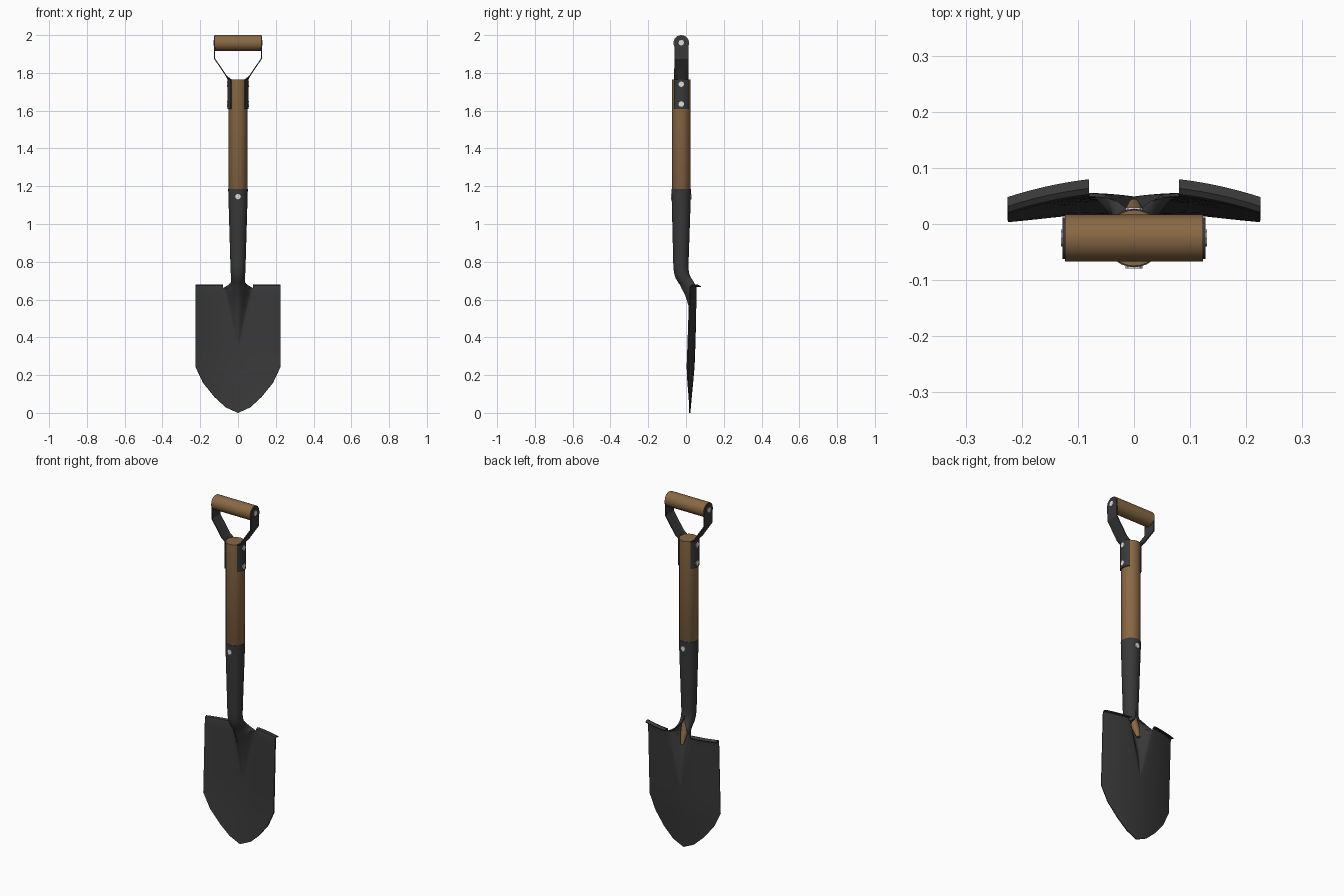
import bpy, bmesh, math
from mathutils import Vector

if "Cube" in bpy.data.objects:
    bpy.data.objects.remove(bpy.data.objects["Cube"])


def material(name, col):
    m = bpy.data.materials.new(name)
    m.diffuse_color = (*col, 1)
    m.use_nodes = True
    m.node_tree.nodes["Principled BSDF"].inputs["Base Color"].default_value = m.diffuse_color
    return m


METAL = material("dark_metal", (0.04, 0.04, 0.041))
WOOD = material("brown_wood", (0.25, 0.14, 0.058))
STEEL = material("light_steel", (0.72, 0.72, 0.72))
YC = -0.025  # depth of the shaft axis


def lerp(table, z):
    """Piecewise linear lookup in a list of (z, value)."""
    for (a, va), (b, vb) in zip(table, table[1:]):
        if z <= b:
            return va + (vb - va) * max(0, (z - a)) / (b - a)
    return table[-1][1]


def add_grid(bm, rows):
    vs = [[bm.verts.new(p) for p in r] for r in rows]
    for a, b in zip(vs, vs[1:]):
        for i in range(len(a) - 1):
            bm.faces.new((a[i], a[i + 1], b[i + 1], b[i]))
    return vs


def finish(bm, name, mat, thick=0, angle=35):
    bmesh.ops.remove_doubles(bm, verts=bm.verts, dist=1e-5)
    bmesh.ops.recalc_face_normals(bm, faces=bm.faces)
    me = bpy.data.meshes.new(name)
    bm.to_mesh(me)
    bm.free()
    ob = bpy.data.objects.new(name, me)
    bpy.context.collection.objects.link(ob)
    me.materials.append(mat)
    bpy.ops.object.select_all(action='DESELECT')
    ob.select_set(True)
    bpy.context.view_layer.objects.active = ob
    if thick:
        s = ob.modifiers.new("thickness", 'SOLIDIFY')
        s.thickness, s.offset = thick, 0
        bpy.ops.object.modifier_apply(modifier=s.name)
    bpy.ops.object.shade_smooth_by_angle(angle=math.radians(angle))
    return ob


def cylinder(name, loc, axis, r, depth, sides, mat):
    bm = bmesh.new()
    bmesh.ops.create_cone(bm, cap_ends=True, segments=sides, radius1=r, radius2=r, depth=depth)
    ob = finish(bm, name, mat)
    ob.rotation_euler = Vector(axis).to_track_quat('Z', 'Y').to_euler()
    ob.location = loc
    return ob


# Blade: curved wings with a folded tread, and a hollow ridge that closes into the socket
OUTLINE = [(0, 0), (0.03, 0.065), (0.085, 0.125), (0.16, 0.185), (0.245, 0.225), (1, 0.225)]
SPINE = [(0, 0.02), (0.25, 0.043), (0.66, 0.057)]
DEPTH = [(0.34, 0), (0.40, 0.005), (0.46, 0.012), (0.52, 0.023), (0.57, 0.036), (0.62, 0.052), (0.66, 0.073)]


def dish(x, z):
    return lerp(SPINE, z) - 0.72 * x * x


def ridge_half(z):
    return 0.08 * min(1, max(0, (z - 0.34) / 0.32))


bm = bmesh.new()
ridge_z = [0.34, 0.40, 0.46, 0.52, 0.57, 0.62, 0.66]
blade_rows = [(z, z, 0) for z in [0, 0.03, 0.085, 0.16, 0.245] + ridge_z]
blade_rows += [(0.66, 0.672, 0.003), (0.66, 0.676, 0.011), (0.66, 0.668, 0.026)]
for side in (-1, 1):
    rows = []
    for zs, z, dy in blade_rows:
        b, w = ridge_half(zs), lerp(OUTLINE, zs)
        xs = [b + (w - b) * i / 7 for i in range(8)]
        rows.append([(side * x, dish(x, zs) + dy, z) for x in xs])
    add_grid(bm, rows)

T = [i / 14 for i in range(-14, 15)]


def centre_section(z, r, yc, closed, b, back, d):
    """Blend between an open ridge profile and a closed socket circle."""
    out = []
    for t in T:
        a = math.pi * t
        cx, cy = r * math.sin(a), yc - r * math.cos(a)
        ox, oy = b * t, back - d * (math.cos(a) + 1) / 2
        out.append((ox + (cx - ox) * closed, oy + (cy - oy) * closed, z))
    return out


sections = []
for z in ridge_z:
    b = ridge_half(z)
    sections.append(centre_section(z, 0, 0, 0, b, dish(b, z), lerp(DEPTH, z)))
for args in [(0.675, 0.036, 0.002, 0.25, 0.068, 0.054, 0.078),
             (0.69, 0.036, -0.008, 0.5, 0.06, 0.052, 0.083),
             (0.715, 0.036, -0.018, 0.82, 0.05, 0.045, 0.09),
             (0.74, 0.036, -0.024, 0.96, 0.04, 0.03, 0.09),
             (0.77, 0.037, -0.027, 1, 0, 0, 0),
             (0.81, 0.038, -0.027, 1, 0, 0, 0),
             (1.185, 0.049, YC, 1, 0, 0, 0)]:
    sections.append(centre_section(*args))
add_grid(bm, sections)
finish(bm, "blade_and_socket", METAL, thick=0.006)

# Wooden shaft, running inside the socket down to the hollow behind the blade
bm = bmesh.new()
shaft = [(0.60, 0.035, 0.010), (0.66, 0.014, 0.020), (0.72, -0.016, 0.029), (0.78, -0.026, 0.032),
         (1.17, YC, 0.044), (1.18, YC, 0.050), (1.765, YC, 0.050)]
rings = add_grid(bm, [[(r * math.cos(i * math.pi / 12), y + r * math.sin(i * math.pi / 12), z)
                       for i in range(25)] for z, y, r in shaft])
for ring in (rings[0], rings[-1]):
    bm.faces.new(ring[:-1])
finish(bm, "shaft", WOOD)

# Grip across the top
cylinder("grip", (0, YC, 1.9585), (1, 0, 0), 0.0415, 0.246, 24, WOOD)

# Straps: hug the shaft, flare out, then run up to rounded ends at the grip
HW = 0.037
strap = [(1.61, 0, HW), (1.765, 0, HW), (1.78, 0.059, HW), (1.875, 0.1235, HW), (1.96, 0.1245, HW)]
strap += [(1.96 + HW * math.sin(a), 0.1245, HW * math.cos(a))
          for a in (math.radians(d) for d in (18, 36, 54, 72, 90))]
for side, label in ((-1, "left"), (1, "right")):
    bm = bmesh.new()
    rows = []
    for z, x, hw in strap:
        row = []
        for i in range(-4, 5):
            y = hw * i / 4
            px = x or math.sqrt(0.0525 ** 2 - y * y)  # x = 0 means wrap on the shaft
            row.append((side * px, YC + y, z))
        rows.append(row)
    add_grid(bm, rows)
    finish(bm, label + "_strap", METAL, thick=0.006, angle=25)
    # Strap rivets
    for z, x in ((1.635, 0.054), (1.74, 0.054), (1.96, 0.1265)):
        cylinder(label + "_strap_rivet", (side * x, YC, z), (side, 0, 0), 0.015, 0.008, 8, STEEL)

# Socket rivets, front and back
for side, label in ((-1, "front"), (1, "back")):
    cylinder(label + "_socket_rivet", (0, YC + side * 0.050, 1.145), (0, side, 0), 0.015, 0.008, 8, STEEL)
